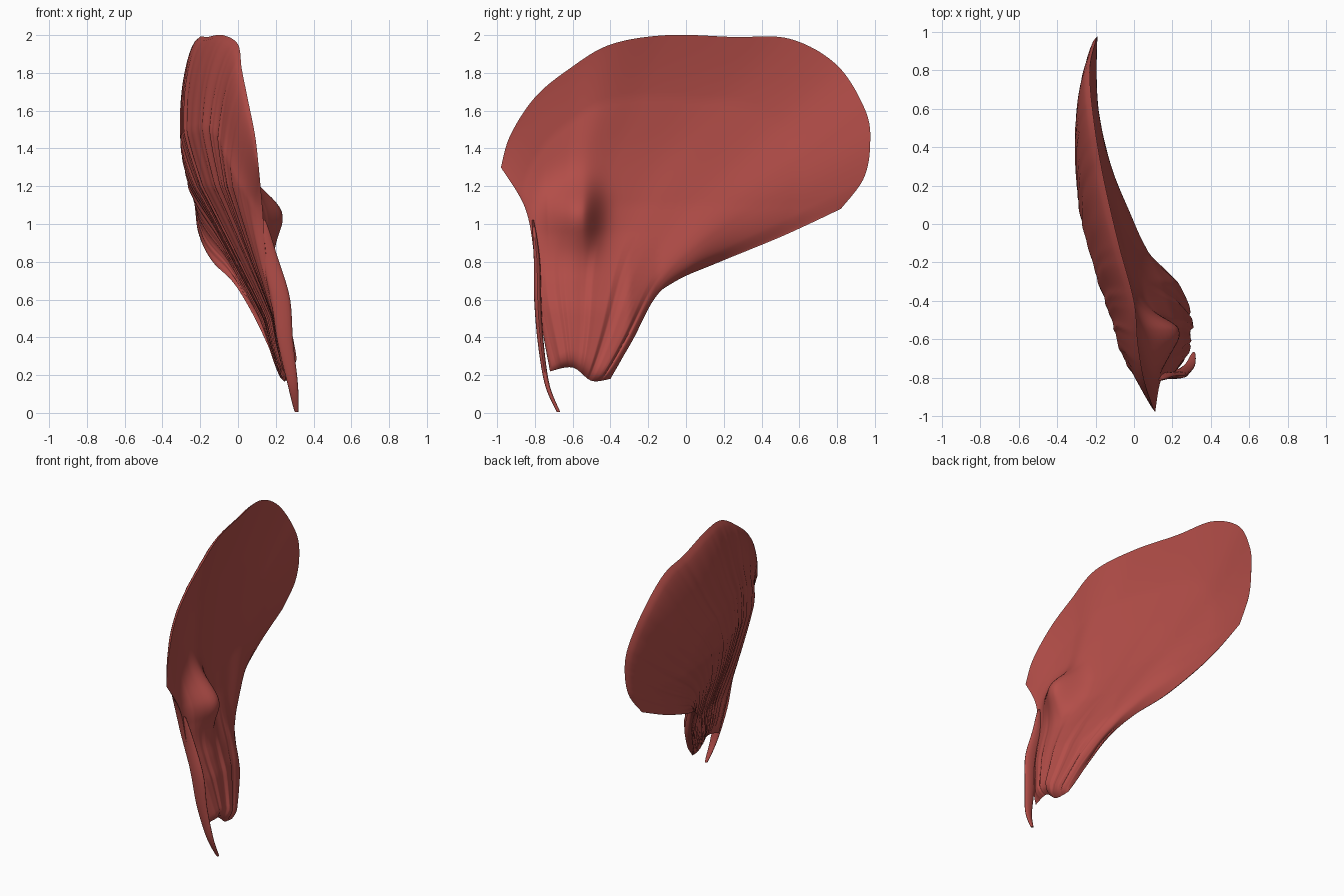
import bpy, bmesh, math, random
from mathutils import Vector

random.seed(4)
cube = bpy.data.objects.get("Cube")
if cube:
    bpy.data.objects.remove(cube)

red = bpy.data.materials.new("muscle red")
red.use_nodes = True
red.diffuse_color = (0.45, 0.075, 0.065, 1)
red.node_tree.nodes["Principled BSDF"].inputs["Base Color"].default_value = red.diffuse_color


def clamp(x):
    return max(0, min(1, x))


def spline(points, t):
    """Smooth curve through the points, t running from zero to one."""
    last = len(points) - 1
    i = min(int(t * last), last - 1)
    f = t * last - i
    a, b, c, d = [Vector(points[max(0, min(last, i + k))]) for k in (-1, 0, 1, 2)]
    return b + (c - a) * f / 2 + (a * 2 - b * 5 + c * 4 - d) * f**2 / 2 + (b * 3 - a - c * 3 + d) * f**3 / 2


def finish(bm, name, angle):
    bmesh.ops.remove_doubles(bm, verts=bm.verts, dist=0.0003)
    bmesh.ops.recalc_face_normals(bm, faces=bm.faces)
    mesh = bpy.data.meshes.new(name)
    bm.to_mesh(mesh)
    bm.free()
    mesh.materials.append(red)
    obj = bpy.data.objects.new(name, mesh)
    bpy.context.collection.objects.link(obj)
    bpy.ops.object.select_all(action="DESELECT")
    obj.select_set(True)
    bpy.context.view_layer.objects.active = obj
    bpy.ops.object.shade_smooth_by_angle(angle=math.radians(angle))


def skin(bm, rows, wrap=False):
    """Quads between neighbouring rows of points."""
    grid = [[bm.verts.new(p) for p in row] for row in rows]
    for low, high in zip(grid, grid[1:]):
        for j in range(len(low) - (0 if wrap else 1)):
            k = (j + 1) % len(low)
            bm.faces.new((low[j], low[k], high[k], high[j]))
    return grid


# Four border curves of the fan
front_edge = [(.24, -.72, .22), (.2, -.77, .5), (.15, -.8, .8), (.13, -.85, 1.08), (.11, -.98, 1.3)]
tendon_end = [(.24, -.72, .22), (.25, -.6, .24), (.25, -.5, .17), (.23, -.4, .18)]
lower_edge = [(.23, -.4, .18), (.16, -.3, .36), (.05, -.2, .58), (-.03, -.05, .7),
              (-.13, .18, .8), (-.2, .52, .94), (-.22, .82, 1.08)]
rim = [(.11, -.98, 1.3), (.09, -.93, 1.47), (.05, -.8, 1.67), (.02, -.62, 1.82), (0, -.4, 1.95),
       (-.08, -.1, 2), (-.16, .25, 1.99), (-.21, .55, 1.98), (-.23, .8, 1.84),
       (-.2, .95, 1.6), (-.19, .975, 1.42), (-.2, .94, 1.24), (-.22, .82, 1.08)]
a, b, c, d = [Vector(p) for p in (front_edge[0], tendon_end[-1], front_edge[-1], rim[-1])]


def fan(u, v):
    """Patch filled between the borders: u follows the fibres, v crosses them."""
    sides = spline(front_edge, u) * (1 - v) + spline(lower_edge, u) * v
    ends = spline(tendon_end, v) * (1 - u) + spline(rim, v) * u
    return sides + ends - (a * (1 - v) + b * v) * (1 - u) - (c * (1 - v) + d * v) * u


strands = [random.uniform(-1, 1) for _ in range(90)]


def fibre(v):
    x = min(.999, clamp(v)) * 88
    i = int(x)
    return strands[i] + (strands[i + 1] - strands[i]) * (x - i)


def outer(u, v):
    p = fan(u, v)
    edge = max(0, math.sin(math.pi * v)) ** .6 * clamp(u / .08) ** .5 * clamp((1 - u) / .3) ** .65
    p.x -= edge * (.03 + .15 * clamp((p.z - .5) / .7))
    p.x += edge * .006 * fibre(v + .015 * math.sin(u * 7))
    return p


def inner(u, v):
    p = fan(u, v)
    edge = max(0, math.sin(math.pi * v)) ** .6 * clamp(u / .05) ** .5 * clamp((1 - u) / .2)
    # Thick tendon below, shallow hollow above
    low = clamp((.95 - p.z) / .4) * clamp((-.15 - p.y) / .15)
    p.x += edge * (.065 * low - .045 * clamp((p.z - .7) / .4))
    p.x += edge * low * .012 * fibre(v * .35 + .02 * math.sin(u * 5))
    # Raised shoulder beside the front edge, dropping off at a crease
    across = .2 if p.y < -.55 else .09
    upright = .15 if p.z > 1.06 else .19
    p.x += .16 * clamp(edge * 1.5) * math.exp(-((p.y + .55) / across) ** 2 - ((p.z - 1.06) / upright) ** 2)
    return p


# Fan-shaped muscle: striated outer face and smooth inner face
bm = bmesh.new()
columns, rows = 180, 64
for face in (outer, inner):
    skin(bm, [[face(i / rows, j / columns) for j in range(columns + 1)] for i in range(rows + 1)])
finish(bm, "fan_muscle", 50)

# Slender front strand running down to a hooked tip
path = [(.135, -.81, 1.02), (.17, -.79, .82), (.225, -.785, .6), (.25, -.77, .38),
        (.29, -.735, .15), (.31, -.675, .005)]
rings = []
for i in range(33):
    t = i / 32
    centre = spline(path, t)
    taper = math.sin(math.pi / 2 * clamp(t * 2 + .1))
    wide = .06 * taper * (1 - t**2 * .85)
    thin = .026 * taper * (1 - t * .65)
    rings.append([centre + Vector((wide * math.cos(q), thin * math.sin(q), 0))
                  for q in [math.tau * k / 16 for k in range(16)]])
bm = bmesh.new()
grid = skin(bm, rings, wrap=True)
bm.faces.new(grid[0])
bm.faces.new(grid[-1])
finish(bm, "front_strand", 50)
